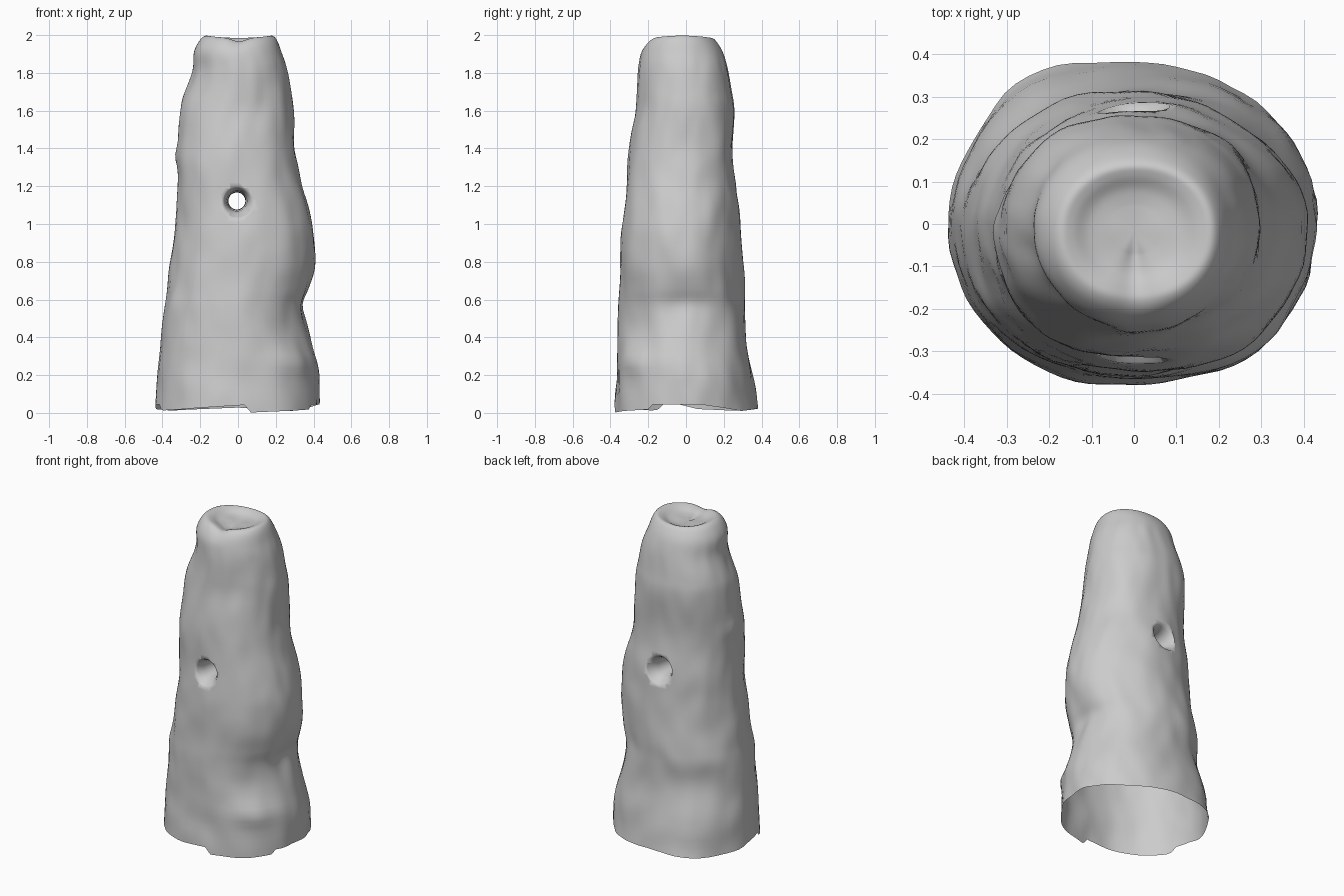
import bpy, bmesh, math
from mathutils import Vector, noise

if "Cube" in bpy.data.objects:
    bpy.data.objects.remove(bpy.data.objects["Cube"])

COLS, SUBS = 80, 5
# rock outline by level: z, left, right, front, back (last ones fold into the top dish)
LEVELS = [
    (0.00, -.435, .435, -.380, .375), (0.20, -.420, .430, -.368, .345),
    (0.38, -.405, .390, -.362, .320), (0.55, -.395, .355, -.355, .315),
    (0.66, -.372, .376, -.350, .310), (0.80, -.350, .402, -.345, .302),
    (0.95, -.335, .402, -.338, .290), (1.10, -.330, .370, -.322, .280),
    (1.25, -.320, .325, -.316, .258), (1.40, -.318, .297, -.302, .245),
    (1.60, -.312, .293, -.270, .252), (1.70, -.290, .280, -.258, .242),
    (1.82, -.245, .260, -.250, .222), (1.91, -.233, .230, -.235, .195),
    (1.965, -.205, .208, -.210, .165), (1.99, -.175, .185, -.180, .140),
    (1.985, -.145, .155, -.150, .115), (1.965, -.105, .110, -.110, .080),
    (1.955, -.050, .055, -.060, .035)]
# local bumps and dents: angle, z, amount, angular size, height
BUMPS = [(-45, .45, -.022, 22, .10), (-45, .27, .015, 26, .06),
         (125, .46, -.018, 22, .10), (125, .20, .020, 28, .12),
         (178, 1.36, .015, 14, .05), (185, 1.75, -.012, 20, .08),
         (-60, 1.60, -.010, 25, .08), (5, .58, -.012, 20, .07),
         (42, 1.42, .030, 25, .16), (222, 1.74, -.026, 28, .12),
         (220, 1.30, .010, 25, .14), (40, .95, -.010, 22, .15)]
# broken lower edge: angle, z
EDGE = [(0, .045), (12, .045), (50, .010), (90, .028), (140, .012), (170, .020),
        (185, .045), (200, .045), (203, .012), (225, .018), (274.5, .042), (279, .002),
        (328.5, .018), (333, .045), (360, .045)]


def catmull(a, b, c, d, t):
    return 0.5 * (2*b + (c - a)*t + (2*a - 5*b + 4*c - d)*t*t + (3*b - a - 3*c + d)*t**3)


def edge_height(deg):
    for (a, za), (b, zb) in zip(EDGE, EDGE[1:]):
        if a <= deg <= b:
            return za + (zb - za) * (deg - a) / (b - a)
    return 0.03


def ang_diff(a, b):
    return (a - b + 180) % 360 - 180


def rock_point(level, deg):
    z0, xl, xr, yf, yb = level
    a = math.radians(deg)
    c, s = math.cos(a), math.sin(a)
    k = (abs(c)**2.12 + abs(s)**2.12) ** (-1/2.12)
    low = max(0, 1 - z0 / 0.2)
    z = z0 + edge_height(deg) * low
    body = min(1, max(0, (1.97 - z0) / 0.15))
    g = 1 + 0.07 * low * math.exp(-(ang_diff(deg, 122) / 18)**2)
    g += 0.03 * body * noise.noise(Vector((c*1.7, s*1.7, z0*3)))
    g += 0.022 * body * noise.noise(Vector((c*4 + 7, s*4, z0*6)))
    for ba, bz, amt, wa, wz in BUMPS:
        g += 3 * amt * math.exp(-(ang_diff(deg, ba)/wa)**2 - ((z0 - bz)/wz)**2)
    # uneven rim with a notch at the front
    if z0 > 1.9:
        f = (z0 - 1.9) / 0.09
        z += f * (0.006 * math.cos(2*a) - 0.018 * math.exp(-(ang_diff(deg, 270)/16)**2))
    return Vector(((xl + xr)/2 + (xr - xl)/2 * c*k*g, (yf + yb)/2 + (yb - yf)/2 * s*k*g, z))


def skin(name, rings, start, end):
    """Closed mesh through rings of points, with a fan at both ends."""
    bm = bmesh.new()
    rows = [[bm.verts.new(p) for p in r] for r in rings]
    n = len(rows[0])
    for r0, r1 in zip(rows, rows[1:]):
        for i in range(n):
            j = (i + 1) % n
            bm.faces.new((r0[i], r0[j], r1[j], r1[i]))
    for row, p in ((rows[0], start), (rows[-1], end)):
        v = bm.verts.new(p)
        for i in range(n):
            bm.faces.new((row[i], row[(i + 1) % n], v))
    bmesh.ops.recalc_face_normals(bm, faces=bm.faces[:])
    me = bpy.data.meshes.new(name)
    bm.to_mesh(me)
    bm.free()
    ob = bpy.data.objects.new(name, me)
    bpy.context.collection.objects.link(ob)
    return ob


# Rock body
rings = []
last = len(LEVELS) - 1
for i in range(last):
    q = [LEVELS[min(max(i + d, 0), last)] for d in (-1, 0, 1, 2)]
    for s in range(SUBS):
        lev = [catmull(*v, s / SUBS) for v in zip(*q)]
        rings.append([rock_point(lev, 360 * k / COLS) for k in range(COLS)])
base = Vector((0, 0, 0.03))
rock = skin("standing_stone", rings, base, Vector((0, -0.015, 1.953)))

# Flared hole running front to back
HOLE = [(-.50, .12), (-.36, .11), (-.325, .088), (-.30, .068), (-.26, .054), (-.18, .047),
        (-.02, .045), (.14, .047), (.21, .054), (.245, .068), (.272, .088), (.31, .11), (.50, .12)]
hx, hz = -0.006, 1.122
tube = [[Vector((hx + r*math.cos(t*math.tau/32), y, hz + r*math.sin(t*math.tau/32)))
         for t in range(32)] for y, r in HOLE]
cutter = skin("hole_cutter", tube, Vector((hx, -.5, hz)), Vector((hx, .5, hz)))
cutter.hide_render = True

mod = rock.modifiers.new("hole", 'BOOLEAN')
mod.operation = 'DIFFERENCE'
mod.solver = 'EXACT'
mod.object = cutter
bpy.context.view_layer.objects.active = rock
rock.select_set(True)
bpy.ops.object.modifier_apply(modifier=mod.name)
bpy.data.objects.remove(cutter)

# Open the underside
bm = bmesh.new()
bm.from_mesh(rock.data)
bmesh.ops.delete(bm, geom=[v for v in bm.verts if (v.co - base).length < 0.05], context='VERTS')
bm.to_mesh(rock.data)
bm.free()
bpy.ops.object.shade_smooth_by_angle(angle=math.radians(70))
